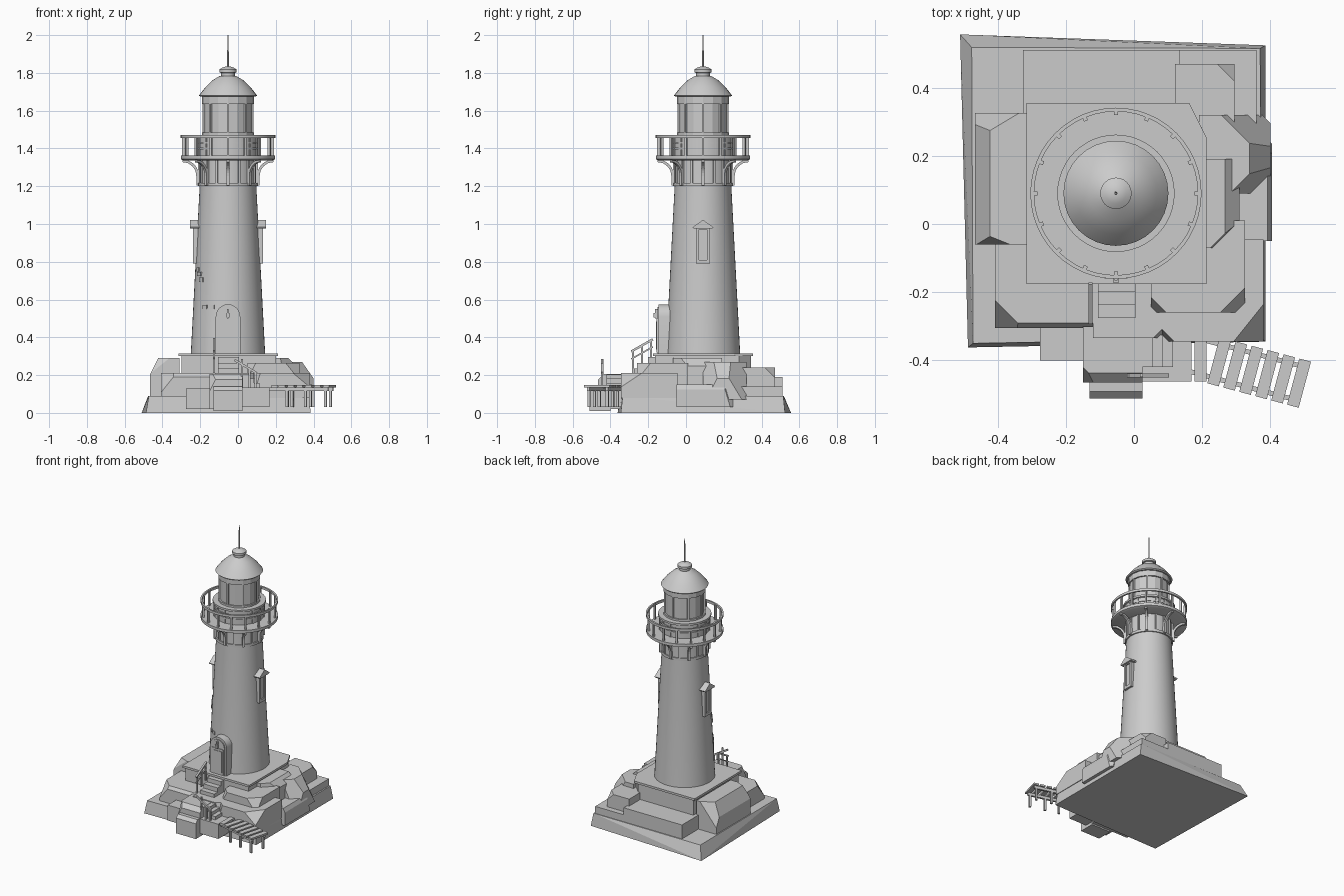
import bpy, bmesh, math
from mathutils import Vector, Matrix

if "Cube" in bpy.data.objects:
    bpy.data.objects.remove(bpy.data.objects["Cube"])

CX, CY = -0.053, 0.09          # tower axis
AXIS = Matrix.Translation((CX, CY, 0))


def finish(name, bm, smooth=False):
    bmesh.ops.recalc_face_normals(bm, faces=bm.faces[:])
    me = bpy.data.meshes.new(name)
    bm.to_mesh(me)
    bm.free()
    if smooth:
        me.shade_smooth()
        me.set_sharp_from_angle(angle=math.radians(30))
    ob = bpy.data.objects.new(name, me)
    bpy.context.collection.objects.link(ob)
    return ob


def lathe(name, prof, n=40, closed=False, smooth=True):
    """Turn an (r, z) profile around the tower axis."""
    bm = bmesh.new()
    rings = [[bm.verts.new((CX + r * math.cos(2 * math.pi * i / n), CY + r * math.sin(2 * math.pi * i / n), z))
              for i in range(n)] for r, z in prof]
    pairs = list(zip(rings, rings[1:] + rings[:1])) if closed else list(zip(rings, rings[1:]))
    for a, b in pairs:
        for i in range(n):
            j = (i + 1) % n
            bm.faces.new((a[i], a[j], b[j], b[i]))
    if not closed:
        bm.faces.new(rings[0])
        bm.faces.new(rings[-1])
    return finish(name, bm, smooth)


def add_box(bm, lo, hi, m=Matrix()):
    lo, hi = Vector(lo), Vector(hi)
    s = hi - lo
    bmesh.ops.create_cube(bm, size=1, matrix=m @ Matrix.Translation((lo + hi) / 2) @ Matrix.Diagonal((*s, 1)))


def boxes(name, items, m=Matrix()):
    bm = bmesh.new()
    for lo, hi in items:
        add_box(bm, lo, hi, m)
    return finish(name, bm)


def add_beam(bm, p, q, w):
    p, q = Vector(p), Vector(q)
    d = q - p
    m = Matrix.Translation((p + q) / 2) @ d.to_track_quat('Z', 'Y').to_matrix().to_4x4()
    bmesh.ops.create_cube(bm, size=1, matrix=m @ Matrix.Diagonal((w, w, d.length, 1)))


def rock(name, x0, x1, y0, y1, z0, z1, cuts=(), taper=0.0):
    """Block with planar chamfers; each cut = (corner direction, depth)."""
    bm = bmesh.new()
    add_box(bm, (x0, y0, z0), (x1, y1, z1))
    c = Vector(((x0 + x1) / 2, (y0 + y1) / 2, 0))
    for v in bm.verts:
        if v.co.z > (z0 + z1) / 2:
            d = c - v.co
            v.co += Vector((math.copysign(taper, d.x), math.copysign(taper, d.y), 0))
    for n, depth in cuts:
        n = Vector(n).normalized()
        top = max(v.co.dot(n) for v in bm.verts)
        r = bmesh.ops.bisect_plane(bm, geom=bm.verts[:] + bm.edges[:] + bm.faces[:],
                                   plane_co=n * (top - depth), plane_no=n, clear_outer=True)
        bmesh.ops.contextual_create(bm, geom=[e for e in r['geom_cut'] if isinstance(e, bmesh.types.BMEdge)])
    return finish(name, bm)


def arch(w, z0, z1, y0, y1, bm, n=12):
    """Round-topped slab facing the front, centred on the tower axis."""
    pts = [(-w, z0), (w, z0)] + [(w * math.cos(math.pi * i / n), z1 - w + w * math.sin(math.pi * i / n))
                                 for i in range(n + 1)]
    f = bm.faces.new([bm.verts.new((CX + x, y0, z)) for x, z in pts])
    r = bmesh.ops.extrude_face_region(bm, geom=[f])
    bmesh.ops.translate(bm, vec=(0, y1 - y0, 0), verts=[v for v in r['geom'] if isinstance(v, bmesh.types.BMVert)])


# ground slab, slightly skewed
bm = bmesh.new()
for x, y, z in [(-.51, .556, 0), (.385, .524, 0), (.385, -.345, 0), (-.487, -.362, 0),
                (-.476, .518, .09), (.37, .515, .09), (.375, -.335, .09), (-.472, -.35, .09)]:
    bm.verts.new((x, y, z))
bmesh.ops.convex_hull(bm, input=bm.verts[:])
bmesh.ops.dissolve_limit(bm, angle_limit=.01, verts=bm.verts[:], edges=bm.edges[:])
finish("ground_slab", bm)

# rocks around the platform
rock("rock_back", -.325, .135, .2, .51, .08, .19)
rock("rock_back_right", .12, .295, .25, .47, .08, .24, [((1, 1, 1), .03)])
rock("rock_back_low", .1, .36, .25, .51, .08, .14)
rock("rock_left", -.467, -.31, -.06, .325, .08, .29, [((-1, 0, .5), .04), ((-.6, 1, .5), .04), ((-.4, -1, .5), .02)])
rock("rock_front_left", -.407, -.12, -.305, 0, .08, .21, [((-1, -1, .8), .05), ((0, -1, .7), .012)])
rock("rock_front_right", .05, .325, -.26, .01, .08, .265, [((1, -1, .8), .045), ((-1, -1, .5), .03)])
rock("rock_front_right_low", .06, .38, -.345, -.045, .08, .21, [((1, -.8, 1.2), .05), ((-1, -1, .3), .04)])
rock("rock_right_upper", .19, .31, -.07, .19, .08, .29, [((1, -1, .2), .06), ((1, 0, 1), .03)])
rock("rock_right", .19, .4, .09, .32, .07, .27, [((1, 0, .7), .05), ((1, 1, .6), .06), ((1, -1, .5), .05)])
rock("rock_right_low", .28, .405, -.05, .25, .03, .15, [((1, 0, .5), .012), ((1, 1, .3), .03)])
rock("rock_entry", -.12, .13, -.335, -.15, .08, .21, [((1, -1, .4), .05)])
rock("rock_landing", -.15, .025, -.465, -.3, .02, .205, [((-1, -1, .5), .03), ((0, -1, 1), .02)])
rock("rock_landing_foot", -.13, .025, -.512, -.4, .01, .14, [((0, -1, 1), .015)])
rock("rock_step_left", -.275, -.12, -.4, -.3, .02, .13)
rock("rock_step_right", .02, .168, -.462, -.32, .03, .135)

# platform with one clipped corner
rock("platform_block", -.3, .2, -.165, .345, .08, .302, [((1, 1, 0), .045)])
rock("platform_slab", -.316, .212, -.176, .355, .3, .315, [((1, .5, 0), .045)])

# tower shaft, gallery and lantern
lathe("tower_shaft", [(.197, .31), (.15, 1.2), (.15, 1.345)], 48)
lathe("shaft_collar", [(.148, 1.2), (.158, 1.2), (.158, 1.218), (.148, 1.218)], 48, True)
lathe("gallery_floor", [(.235, 1.336), (.25, 1.343), (.25, 1.363)], 48)
lathe("gallery_rail", [(.24, 1.455), (.251, 1.455), (.251, 1.472), (.24, 1.472)], 48, True)
lathe("gallery_drum", [(.162, 1.36), (.162, 1.455), (.172, 1.458), (.172, 1.472)], 48)
for i, z in enumerate((1.395, 1.425)):
    lathe(f"drum_band_{i}", [(.16, z), (.167, z), (.167, z + .01), (.16, z + .01)], 48, True)
lathe("lantern_glass", [(.128, 1.47), (.128, 1.685)], 16, smooth=False)
lathe("lantern_sill", [(.138, 1.47), (.138, 1.485)], 16, smooth=False)
lathe("lantern_head", [(.126, 1.635), (.138, 1.635), (.138, 1.685), (.126, 1.685)], 16, True, False)
lathe("roof", [(.146, 1.674), (.154, 1.68), (.12, 1.724), (.08, 1.762), (.045, 1.783)], 32)
lathe("roof_vent", [(.036, 1.78), (.036, 1.8), (.046, 1.802), (.046, 1.818), (.03, 1.828), (.012, 1.834)], 24)
lathe("spire", [(.005, 1.83), (.003, 2.0)], 8)

# repeated radial parts
posts, ribs, mullions, brackets = (bmesh.new() for _ in range(4))
for i in range(16):
    m = AXIS @ Matrix.Rotation(math.pi * i / 8, 4, 'Z')
    add_box(posts, (.23, -.006, 1.36), (.243, .006, 1.468), m)
    add_box(ribs, (.145, -.006, 1.21), (.158, .006, 1.34), m)
    add_box(ribs, (.158, -.005, 1.36), (.167, .005, 1.46), m)
    if i % 2 == 0:
        add_box(mullions, (.124, -.006, 1.48), (.136, .006, 1.68), m)
        # curved bracket: quarter arc strip under the gallery
        arcs = []
        for k in range(9):
            a = math.pi - k * math.pi / 16
            ring = []
            for r in (.072, .086):
                for y in (-.008, .008):
                    ring.append(brackets.verts.new(m @ Vector((.24 + r * math.cos(a), y, 1.255 + r * math.sin(a)))))
            arcs.append(ring)
        for a, b in zip(arcs, arcs[1:]):
            for p, q in ((0, 1), (1, 3), (3, 2), (2, 0)):
                brackets.faces.new((a[p], a[q], b[q], b[p]))
        brackets.faces.new([arcs[0][k] for k in (0, 1, 3, 2)])
        brackets.faces.new([arcs[-1][k] for k in (0, 1, 3, 2)])
        add_box(brackets, (.15, -.008, 1.205), (.168, .008, 1.256), m)
for n, b in (("gallery_posts", posts), ("shaft_ribs", ribs), ("lantern_mullions", mullions), ("gallery_brackets", brackets)):
    finish(n, b)

# side windows with little gabled hoods
for side, rot in (("right", 0), ("left", math.pi)):
    m = AXIS @ Matrix.Rotation(rot, 4, 'Z')
    boxes(f"window_frame_{side}", [((.15, s * .028 - .008, .79), (.186, s * .028 + .008, .99)) for s in (-1, 1)]
          + [((.15, -.036, .79), (.186, .036, .81)), ((.15, -.036, .97), (.186, .036, .99))], m)
    boxes(f"window_pane_{side}", [((.14, -.025, .8), (.178, .025, .98))], m)
    bm = bmesh.new()
    for x in (.14, .2):
        for y, z in ((-.055, .983), (.055, .983), (0, 1.022), (-.05, .975), (.05, .975)):
            bm.verts.new(m @ Vector((x, y, z)))
    bmesh.ops.convex_hull(bm, input=bm.verts[:])
    finish(f"window_hood_{side}", bm)

# door with arched surround and lamp
bm = bmesh.new()
arch(.065, .31, .575, -.145, -.03, bm)
arch(.052, .315, .56, -.152, -.13, bm)
finish("door_surround", bm, True)
boxes("door", [((CX - .045, -.156, .32), (CX + .045, -.14, .5)), ((CX - .034, -.16, .335), (CX + .034, -.15, .485))])
boxes("door_lamp", [((CX - .004, -.165, .5), (CX + .004, -.15, .55)), ((CX - .009, -.172, .505), (CX + .009, -.156, .53))])

# exposed bricks on the shaft
bm = bmesh.new()
for x, z, w in ((-.205, .735, .02), (-.195, .705, .016), (-.212, .76, .014), (-.175, .56, .014), (-.137, .56, .012)):
    r = .197 - (z - .31) * .0528
    a = math.acos(max(-1, min(1, (x - CX) / (r + .002))))
    m = AXIS @ Matrix.Rotation(-a, 4, 'Z')
    add_box(bm, (r - .02, -w, z - .011), (r + .005, w, z + .011), m)
finish("bricks", bm)

# stairs: door to landing, then landing to dock
boxes("upper_steps", [((-.105, -.2 - .038 * i, .18), (.005, -.14, .295 - .03 * i)) for i in range(4)])
boxes("lower_steps", [((.0, -.42, .12), (.025 + .03 * i, -.325, .225 - .022 * i)) for i in range(1, 4)])

# handrails
bm = bmesh.new()
add_beam(bm, (-.127, -.175, .39), (-.127, -.29, .325), .012)
add_beam(bm, (-.127, -.175, .35), (-.127, -.29, .285), .008)
for y, z in ((-.185, .385), (-.232, .357), (-.28, .33)):
    add_beam(bm, (-.127, y, z - .12), (-.127, y, z), .01)
finish("upper_handrail", bm)
bm = bmesh.new()
add_beam(bm, (-.018, -.444, .28), (.1, -.444, .21), .012)
for x, z in ((.022, .285), (.06, .235), (.092, .214)):
    add_beam(bm, (x, -.444, .12), (x, -.444, z), .01)
finish("lower_handrail", bm)

# dock
boxes("dock_first_plank", [((.178, -.462, .132), (.212, -.328, .147))])
dock = Matrix.Translation((.235, -.4, 0)) @ Matrix.Rotation(math.radians(-15), 4, 'Z')
boxes("dock_planks", [((.0485 * i - .002, -.07, .134), (.0485 * i + .033, .07, .147)) for i in range(6)]
      + [((.24, -.067, .134), (.272, .067, .147))], dock)
boxes("dock_stringers", [((-.06, s * .05 - .007, .115), (.265, s * .05 + .007, .134)) for s in (-1, 1)], dock)
boxes("dock_posts", [((x - .007, s * .05 - .007, .03), (x + .007, s * .05 + .007, .134))
                     for x in (.04, .14, .25) for s in (-1, 1)], dock)
